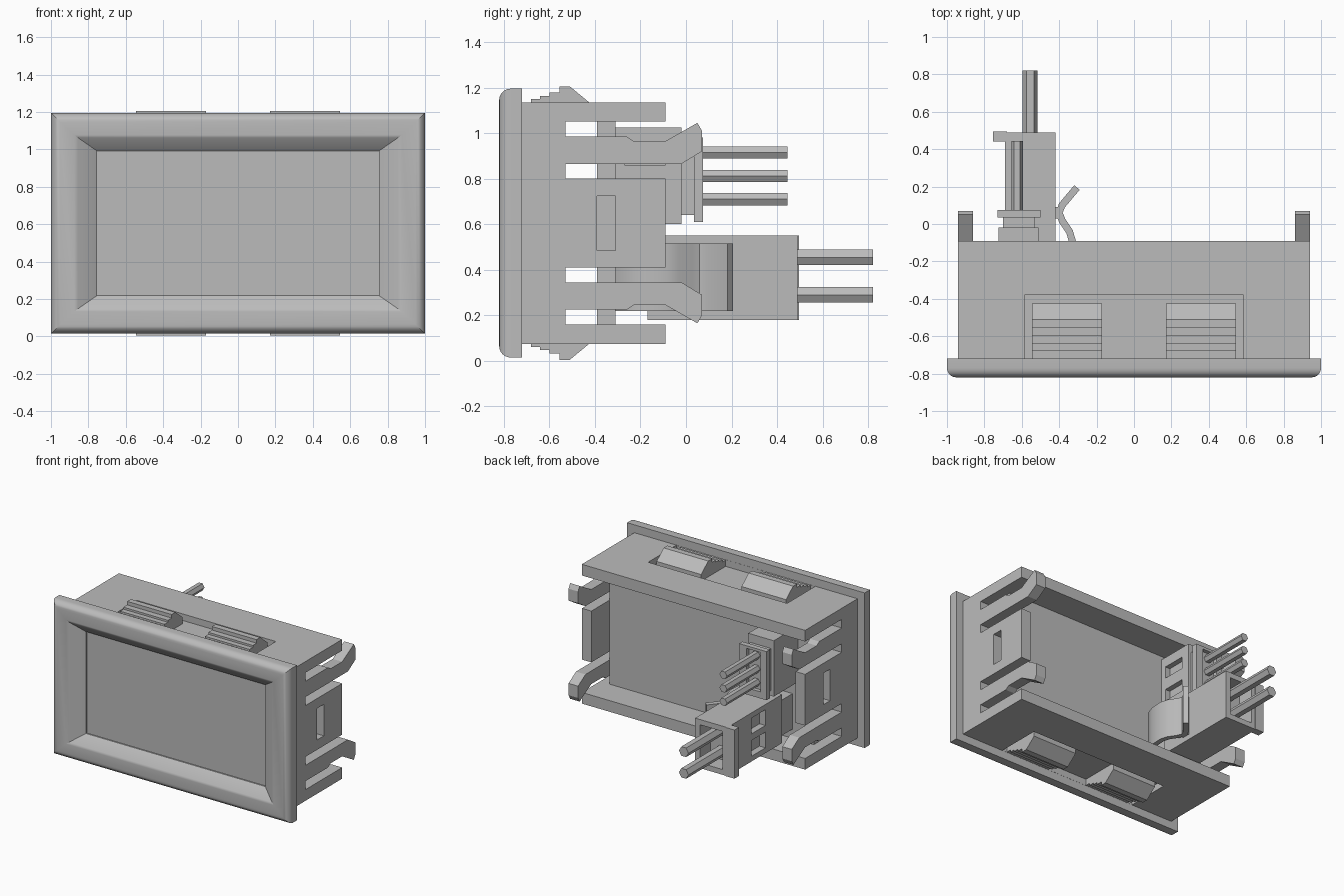
import bpy, bmesh, math
from mathutils import Vector

if "Cube" in bpy.data.objects:
    bpy.data.objects.remove(bpy.data.objects["Cube"], do_unlink=True)

grey = bpy.data.materials.new("plain grey")
grey.use_nodes = True
grey.diffuse_color = (0.5, 0.5, 0.5, 1)
grey.node_tree.nodes["Principled BSDF"].inputs["Base Color"].default_value = (0.5, 0.5, 0.5, 1)

MID = 0.605  # height of the horizontal symmetry plane


def finish(name, bm, smooth=False):
    bmesh.ops.recalc_face_normals(bm, faces=bm.faces)
    mesh = bpy.data.meshes.new(name)
    bm.to_mesh(mesh)
    bm.free()
    mesh.materials.append(grey)
    obj = bpy.data.objects.new(name, mesh)
    bpy.context.collection.objects.link(obj)
    if smooth:
        bpy.ops.object.select_all(action='DESELECT')
        obj.select_set(True)
        bpy.context.view_layer.objects.active = obj
        bpy.ops.object.shade_smooth_by_angle(angle=math.radians(30))
    return obj


def prism(name, pts, axis, lo, hi, smooth=False):
    """Extrude a 2D outline along an axis, from lo to hi."""
    def place(p, d):
        return {'x': (d, p[0], p[1]), 'y': (p[0], d, p[1]), 'z': (p[0], p[1], d)}[axis]
    bm = bmesh.new()
    a = [bm.verts.new(place(p, lo)) for p in pts]
    b = [bm.verts.new(place(p, hi)) for p in pts]
    bm.faces.new(a)
    bm.faces.new(b)
    for i in range(len(pts)):
        j = (i + 1) % len(pts)
        bm.faces.new((a[i], a[j], b[j], b[i]))
    return finish(name, bm, smooth)


def box(name, x, y, z):
    return prism(name, [(x[0], y[0]), (x[1], y[0]), (x[1], y[1]), (x[0], y[1])], 'z', z[0], z[1])


def carve(obj, cutters):
    """Cut boxes out of an object and drop the cutters."""
    for c in cutters:
        cutter = box("cutter", *c)
        cutter.hide_render = True
        mod = obj.modifiers.new("cut", 'BOOLEAN')
        mod.operation = 'DIFFERENCE'
        mod.solver = 'EXACT'
        mod.object = cutter
        bpy.context.view_layer.update()
        dg = bpy.context.evaluated_depsgraph_get()
        mesh = bpy.data.meshes.new_from_object(obj.evaluated_get(dg))
        obj.modifiers.clear()
        obj.data = mesh
        bpy.data.objects.remove(cutter, do_unlink=True)
    return obj


def span(a, b, s, about=0.0):
    """Interval mirrored about a plane when s is -1."""
    return (a, b) if s > 0 else (2 * about - b, 2 * about - a)


# Bezel: rectangular rings lofted from the back, round the lip, down to the window
rings = [(1.0, 0.59, -0.72)]
for i in range(7):
    t = math.pi / 2 * i / 6
    r = 0.05
    rings.append((1 - r + r * math.cos(t), 0.59 - r + r * math.cos(t), -0.77 - r * math.sin(t)))
rings += [(0.875, 0.472, -0.82), (0.855, 0.457, -0.812),
          (0.755, 0.3875, -0.75), (0.755, 0.3875, -0.74)]
bm = bmesh.new()
loops = [[bm.verts.new((sx * hx, y, MID + sz * hz))
          for sx, sz in ((-1, -1), (1, -1), (1, 1), (-1, 1))] for hx, hz, y in rings]
for a, b in zip(loops, loops[1:]):
    for i in range(4):
        j = (i + 1) % 4
        bm.faces.new((a[i], a[j], b[j], b[i]))
bm.faces.new(loops[0])
bm.faces.new(loops[-1])
finish("bezel", bm, True)

# Solid behind the window and circuit board closing the housing
box("display_block", (-0.87, 0.87), (-0.73, -0.53), (0.15, 1.06))
box("circuit_board", (-0.86, 0.86), (-0.39, -0.31), (0.16, 1.05))

# Top and bottom walls with recess and ratchet teeth
ratchet = [(-0.68, 1.08), (-0.68, 1.15), (-0.64, 1.15), (-0.64, 1.163), (-0.6, 1.163),
           (-0.6, 1.178), (-0.555, 1.178), (-0.555, 1.205), (-0.51, 1.205), (-0.425, 1.135),
           (-0.425, 1.08)]
for s, word in ((1, "top"), (-1, "bottom")):
    wall = box(word + "_wall", (-0.94, 0.94), (-0.73, -0.09), span(1.05, 1.135, s, MID))
    carve(wall, [((-0.585, 0.585), (-0.719, -0.38), span(1.085, 1.2, s, MID))])
    outline = [(y, z if s > 0 else 2 * MID - z) for y, z in ratchet]
    for sx, side in ((1, "left"), (-1, "right")):
        lo, hi = span(0.17, 0.545, sx)
        prism(f"{word}_{side}_ratchet", outline, 'x', lo, hi)
        box(f"{word}_{side}_ratchet_base", (lo, hi), (-0.72, -0.67), span(1.08, 1.133, s, MID))

# Side walls: solid front, windowed tab, and two springy clip arms each
arm = [(-0.54, 0.985), (-0.26, 0.985), (-0.23, 0.965), (-0.09, 0.965), (0.05, 1.045),
       (0.07, 1.01), (0.07, 0.92), (-0.02, 0.865), (-0.54, 0.865)]
for sx, side in ((1, "left"), (-1, "right")):
    x = span(0.86, 0.94, sx)
    box(side + "_wall", x, (-0.73, -0.53), (0.1, 1.1))
    tab = box(side + "_tab", x, (-0.54, -0.09), (0.41, 0.80))
    carve(tab, [(span(0.8, 1.0, sx), (-0.39, -0.31), (0.485, 0.725))])
    for s, word in ((1, "upper"), (-1, "lower")):
        prism(f"{side}_{word}_clip_arm",
              [(y, z if s > 0 else 2 * MID - z) for y, z in arm], 'x', *x)


def pin(name, x, z, r, y0, y1):
    prism(name, [(x + r * math.cos(k * math.pi / 3), z + r * math.sin(k * math.pi / 3))
                 for k in range(6)], 'y', y0, y1)


# Two-wire plug with open end, side windows, lip and header
plug = box("power_plug", (-0.69, -0.42), (-0.17, 0.49), (0.18, 0.55))
carve(plug, [((-0.65, -0.46), (0.36, 0.6), (0.22, 0.51)),
             ((-0.8, -0.64), (0.03, 0.2), (0.22, 0.34)),
             ((-0.8, -0.64), (0.03, 0.2), (0.39, 0.51))])
box("power_plug_lip", (-0.755, -0.68), (0.44, 0.495), (0.18, 0.55))
box("power_header", (-0.68, -0.43), (-0.32, -0.16), (0.23, 0.5))
for i, z in enumerate((0.29, 0.455)):
    pin(f"power_wire_{i + 1}", -0.555, z, 0.04, 0.3, 0.82)

# Curved latch lever beside the plug
path = [Vector(p) for p in ((-0.42, -0.31), (-0.36, -0.25), (-0.335, -0.18), (-0.33, -0.09),
                            (-0.345, -0.04), (-0.385, 0.02), (-0.4, 0.06), (-0.385, 0.1),
                            (-0.305, 0.195))]
inner, outer = [], []
for i, p in enumerate(path):
    d = (path[min(i + 1, len(path) - 1)] - path[max(i - 1, 0)]).normalized()
    n = Vector((d.y, -d.x)) * 0.019
    inner.append(p - n)
    outer.append(p + n)
prism("latch_lever", inner + outer[::-1], 'z', 0.22, 0.515, True)
box("latch_bridge", (-0.43, -0.385), (0.03, 0.09), (0.22, 0.515))

# Three-wire plug: socket, neck, rimmed collar and wires
socket = box("signal_socket", (-0.725, -0.51), (-0.32, -0.02), (0.6, 1.025))
carve(socket, [((-0.55, -0.4), (-0.27, -0.09), (0.68, 0.77)),
               ((-0.55, -0.4), (-0.27, -0.09), (0.86, 0.95))])
box("signal_neck", (-0.7, -0.53), (-0.03, 0.045), (0.64, 0.96))
collar = box("signal_collar", (-0.73, -0.5), (0.035, 0.075), (0.61, 0.98))
carve(collar, [((-0.68, -0.56), (0.0, 0.2), (0.66, 0.96))])
for i, z in enumerate((0.71, 0.812, 0.915)):
    pin(f"signal_wire_{i + 1}", -0.625, z, 0.031, -0.05, 0.445)
